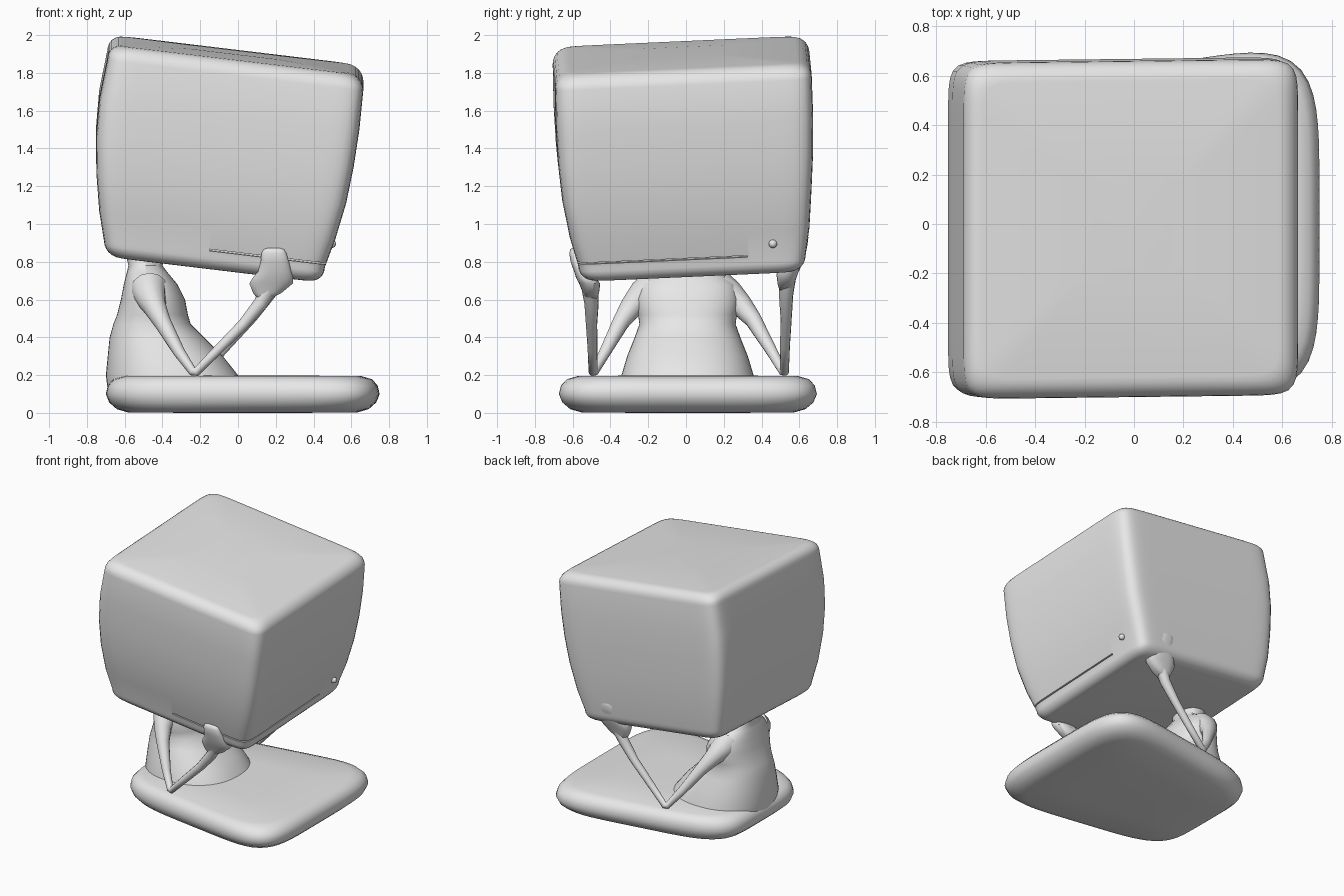
import bpy
import bmesh
from math import cos, sin, pi, radians
from mathutils import Vector

cube = bpy.data.objects.get("Cube")
if cube:
    bpy.data.objects.remove(cube, do_unlink=True)

grey = bpy.data.materials.new("clay_grey")
grey.use_nodes = True
grey.diffuse_color = (0.8, 0.8, 0.8, 1)
grey.node_tree.nodes["Principled BSDF"].inputs["Base Color"].default_value = grey.diffuse_color


def select(obj):
    bpy.ops.object.select_all(action='DESELECT')
    obj.select_set(True)
    bpy.context.view_layer.objects.active = obj


def smooth(obj, angle=40):
    select(obj)
    bpy.ops.object.shade_smooth_by_angle(angle=radians(angle))


def ring(z, x0, x1, y0, y1, power=2.0, count=48):
    """Horizontal rounded outline filling the given bounds."""
    points = []
    for i in range(count):
        a = 2 * pi * (i + 0.5) / count
        r = (abs(cos(a)) ** power + abs(sin(a)) ** power) ** (-1 / power)
        points.append(Vector(((x0 + x1) / 2 + (x1 - x0) / 2 * r * cos(a),
                              (y0 + y1) / 2 + (y1 - y0) / 2 * r * sin(a), z)))
    return points


def loft(name, rings, shape=lambda p: p):
    """Skin a stack of outlines and close both ends."""
    bm = bmesh.new()
    loops = [[bm.verts.new(shape(p)) for p in points] for points in rings]
    for low, high in zip(loops, loops[1:]):
        for i in range(len(low)):
            j = (i + 1) % len(low)
            bm.faces.new((low[i], low[j], high[j], high[i]))
    bm.faces.new(loops[0])
    bm.faces.new(loops[-1])
    bmesh.ops.recalc_face_normals(bm, faces=bm.faces)
    mesh = bpy.data.meshes.new(name)
    bm.to_mesh(mesh)
    bm.free()
    mesh.materials.append(grey)
    obj = bpy.data.objects.new(name, mesh)
    bpy.context.collection.objects.link(obj)
    return obj


# Cushion: pillow-edged slab, narrower behind the body
def taper_cushion(p):
    return Vector((p.x + 0.025, p.y * (0.62 + 0.17 * p.x) + 0.01, p.z))


cushion = loft("cushion", [
    ring(z, -0.725 * s, 0.725 * s, -s, s, 5, 96)
    for s, z in [(0.4, 0), (0.84, 0.003), (0.92, 0.02), (0.975, 0.055), (1, 0.1),
                 (0.985, 0.145), (0.945, 0.178), (0.87, 0.194), (0.4, 0.198)]],
    taper_cushion)
smooth(cushion, 60)

# Body: wide seat, waist seam, chest and neck
body = loft("body", [
    ring(z, back, front, -w + 0.008, w + 0.008, 2.3)
    for z, back, front, w in [
        (0.12, -0.69, 0.04, 0.37), (0.2, -0.70, 0.0, 0.35), (0.3, -0.69, -0.08, 0.32),
        (0.4, -0.68, -0.18, 0.28), (0.47, -0.66, -0.25, 0.255), (0.52, -0.64, -0.265, 0.262),
        (0.6, -0.62, -0.28, 0.275), (0.68, -0.605, -0.32, 0.255), (0.74, -0.59, -0.37, 0.19),
        (0.78, -0.58, -0.40, 0.12), (0.86, -0.60, -0.38, 0.12)]])
smooth(body, 60)


# Head: soft box, narrower at the bottom and tilted forward
def tilt(p):
    return Vector((p.x, p.y + 0.012 * p.x, p.z - 0.12 * p.x + 0.045 * p.y))


levels = [(0.845, -0.71, 0.46, -0.575, 0.63), (1.0, -0.735, 0.515, -0.62, 0.65),
          (1.2, -0.75, 0.573, -0.66, 0.66), (1.4, -0.752, 0.613, -0.683, 0.668),
          (1.6, -0.735, 0.643, -0.695, 0.668), (1.815, -0.692, 0.664, -0.70, 0.66)]


def edge_ring(level, angle, sign):
    z, x0, x1, y0, y1 = level
    r = 0.08
    inset = r * (1 - cos(angle))
    return ring(z + sign * r * sin(angle), x0 + inset, x1 - inset,
                y0 + inset, y1 - inset, 16, 192)


steps = [pi / 2 * i / 6 for i in range(1, 7)]
head_rings = [edge_ring(levels[0], a, -1) for a in reversed(steps)]
head_rings += [ring(*level, 16, 192) for level in levels]
head_rings += [edge_ring(levels[-1], a, 1) for a in steps]
head_rings.append(ring(1.908, -0.25, 0.22, -0.25, 0.22, 16, 192))
head = loft("head", head_rings, tilt)

# Mouth: thin slot wrapping round one corner of the head
slot = [(-0.15, -0.75), (0.65, -0.75), (0.65, 0.32), (0.43, 0.32), (0.43, -0.53), (-0.15, -0.53)]
cutter = loft("mouth_cutter", [[Vector((x, y, z)) for x, y in slot] for z in (0.866, 0.875)], tilt)
cutter.hide_render = True
cut = head.modifiers.new("mouth", 'BOOLEAN')
cut.operation = 'DIFFERENCE'
cut.solver = 'EXACT'
cut.object = cutter
select(head)
bpy.ops.object.modifier_apply(modifier="mouth")
bpy.data.objects.remove(cutter, do_unlink=True)
smooth(head, 40)

# Eye bead
bpy.ops.mesh.primitive_uv_sphere_add(segments=20, ring_count=12, radius=0.022,
                                     location=(0.497, 0.46, 0.895))
eye = bpy.context.object
eye.name = "eye"
eye.data.materials.append(grey)
smooth(eye, 60)


# Arms: the far one is mirrored and reaches a little higher
def near_side(p):
    return p


def far_side(p):
    k = min(max((-p.y - 0.25) / 0.25, 0), 1)
    lift = 0.13 * max(0, p.z - 0.21) * k
    return Vector((p.x + 0.04 * k, -p.y + 0.03 * k, p.z + lift))


arm_path = [(-0.47, -0.17, 0.655, 0.10), (-0.465, -0.23, 0.62, 0.085), (-0.44, -0.29, 0.56, 0.062),
            (-0.40, -0.345, 0.48, 0.046), (-0.31, -0.43, 0.32, 0.031), (-0.24, -0.485, 0.22, 0.024),
            (-0.22, -0.492, 0.218, 0.024), (-0.1, -0.495, 0.34, 0.026), (0.03, -0.5, 0.47, 0.03),
            (0.12, -0.5, 0.58, 0.038), (0.17, -0.51, 0.67, 0.045)]
hand_shape = [(0.6, 0.135, -0.5, 0.03, 0.03), (0.635, 0.155, -0.503, 0.075, 0.043),
              (0.685, 0.175, -0.51, 0.115, 0.056), (0.715, 0.185, -0.53, 0.107, 0.052),
              (0.75, 0.195, -0.55, 0.088, 0.043), (0.8, 0.195, -0.575, 0.075, 0.036),
              (0.845, 0.19, -0.588, 0.066, 0.03), (0.865, 0.19, -0.591, 0.055, 0.022),
              (0.872, 0.19, -0.592, 0.035, 0.012)]

for label, place in (("right", near_side), ("left", far_side)):
    curve = bpy.data.curves.new(label + "_arm", 'CURVE')
    curve.dimensions = '3D'
    curve.bevel_depth = 1
    curve.bevel_resolution = 4
    curve.use_fill_caps = True
    curve.materials.append(grey)
    spline = curve.splines.new('POLY')
    spline.points.add(len(arm_path) - 1)
    for point, (x, y, z, radius) in zip(spline.points, arm_path):
        point.co = (*place(Vector((x, y, z))), 1)
        point.radius = radius
    arm = bpy.data.objects.new(label + "_arm", curve)
    bpy.context.collection.objects.link(arm)
    select(arm)
    bpy.ops.object.convert(target='MESH')
    smooth(bpy.context.object, 60)
    hand = loft(label + "_hand", [ring(z, x - rx, x + rx, y - ry, y + ry, 2.6, 32)
                                  for z, x, y, rx, ry in hand_shape], place)
    smooth(hand, 60)
